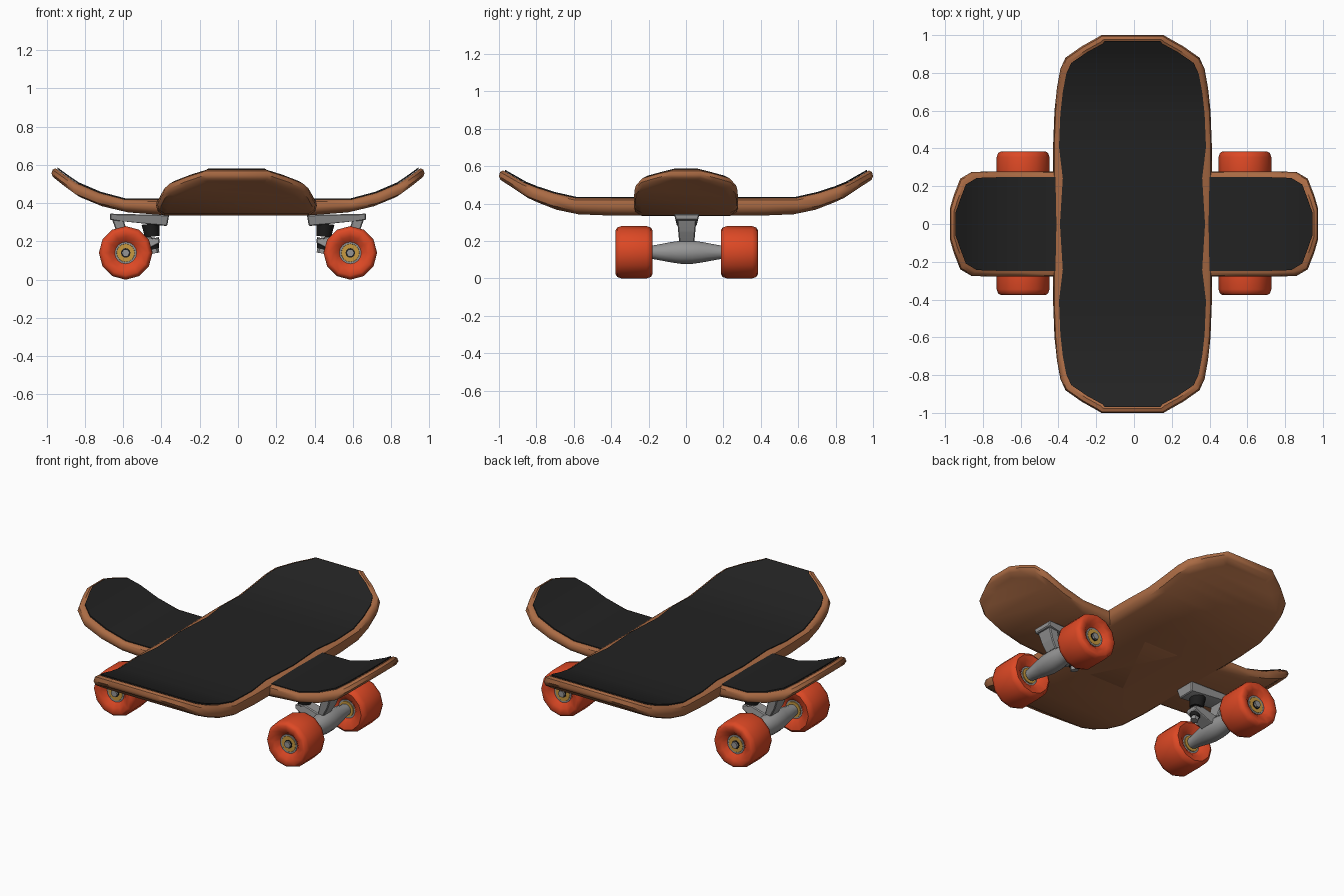
import bpy, bmesh, math
from mathutils import Vector, Matrix

if "Cube" in bpy.data.objects:
    bpy.data.objects.remove(bpy.data.objects["Cube"])


def material(name, rgb):
    m = bpy.data.materials.new(name)
    m.diffuse_color = (*rgb, 1)
    m.use_nodes = True
    m.node_tree.nodes["Principled BSDF"].inputs["Base Color"].default_value = m.diffuse_color
    return m


WOOD = material("brown wood", (0.40, 0.145, 0.057))
GRIP = material("black grip", (0.016, 0.016, 0.016))
RED = material("red orange rubber", (0.72, 0.065, 0.018))
METAL = material("grey metal", (0.30, 0.30, 0.30))
GOLD = material("gold bearing", (0.58, 0.32, 0.05))
DARK = material("dark rubber", (0.012, 0.012, 0.012))


def make(name, bm, mat, matrix=Matrix(), angle=42):
    bmesh.ops.recalc_face_normals(bm, faces=bm.faces)
    me = bpy.data.meshes.new(name)
    bm.to_mesh(me)
    bm.free()
    me.materials.append(mat)
    me.transform(matrix)
    if matrix.determinant() < 0:
        me.flip_normals()
    ob = bpy.data.objects.new(name, me)
    bpy.context.collection.objects.link(ob)
    bpy.ops.object.select_all(action='DESELECT')
    ob.select_set(True)
    bpy.context.view_layer.objects.active = ob
    bpy.ops.object.shade_smooth_by_angle(angle=math.radians(angle))
    return ob


def interp(table, x):
    for (a, u), (b, v) in zip(table, table[1:]):
        if x <= b:
            return u + (v - u) * (x - a) / (b - a)
    return table[-1][1]


def slab(name, mat, stations, top, bottom, layers, matrix, pinch=0.0):
    """Curved board: layers are (inset, height fraction, extra height)."""
    bm = bmesh.new()
    length = stations[-1][0]
    full = [(-y, w) for y, w in reversed(stations) if y > 0] + stations
    rings = []
    for inset, frac, lift in layers:
        left, right = [], []
        for y, w in full:
            s = abs(y)
            zt, zb = interp(top, s), interp(bottom, s)
            z = zb + (zt - zb) * frac + lift
            half = w - inset * (0.6 if s == length else 1)
            if 0.2 < s < 0.3:
                half -= pinch
            yy = y * (length - inset) / length
            left.append(bm.verts.new((-half, yy, z)))
            right.append(bm.verts.new((half, yy, z)))
        rings.append((left, right))
    # top and bottom skins in strips
    for left, right in (rings[0], rings[-1]):
        for i in range(len(full) - 1):
            bm.faces.new((left[i], right[i], right[i + 1], left[i + 1]))
    # rounded edge between the layers
    for (l0, r0), (l1, r1) in zip(rings, rings[1:]):
        a, b = r0 + l0[::-1], r1 + l1[::-1]
        for i in range(len(a)):
            j = (i + 1) % len(a)
            bm.faces.new((a[i], a[j], b[j], b[i]))
    return make(name, bm, mat, matrix)


def lathe(name, mat, profile, sides, matrix, angle=42):
    """Revolve (radius, y) points about the y axis."""
    bm = bmesh.new()
    vs = [bm.verts.new((r, y, 0)) for r, y in profile]
    es = [bm.edges.new(p) for p in zip(vs, vs[1:])]
    bmesh.ops.spin(bm, geom=vs + es, axis=(0, 1, 0), cent=(0, 0, 0),
                   angle=math.tau, steps=sides)
    bmesh.ops.remove_doubles(bm, verts=bm.verts, dist=1e-5)
    return make(name, bm, mat, matrix, angle)


def rod(name, mat, a, b, r0, r1, sides, matrix):
    """Tapered cylinder from a to b."""
    a, b = Vector(a), Vector(b)
    bm = bmesh.new()
    place = Matrix.Translation((a + b) / 2) @ (b - a).to_track_quat('Z', 'Y').to_matrix().to_4x4()
    bmesh.ops.create_cone(bm, cap_ends=True, segments=sides, radius1=r0, radius2=r1,
                          depth=(b - a).length, matrix=place)
    return make(name, bm, mat, matrix)


def plate(name, mat, outline, half0, half1, matrix):
    """Extrude an xz outline along y; width goes from half0 (low) to half1 (high)."""
    zs = [z for _, z in outline]
    lo, hi = min(zs), max(zs)
    bm = bmesh.new()
    sides = []
    for s in (-1, 1):
        sides.append([bm.verts.new((x, s * (half0 + (half1 - half0) * (z - lo) / (hi - lo)), z))
                      for x, z in outline])
        bm.faces.new(sides[-1])
    for i in range(len(outline)):
        j = (i + 1) % len(outline)
        bm.faces.new((sides[0][i], sides[0][j], sides[1][j], sides[1][i]))
    bmesh.ops.bevel(bm, geom=bm.edges[:], offset=0.005, segments=1, affect='EDGES')
    return make(name, bm, mat, matrix, 25)


# Two crossed decks with grip sheets
EDGE = [(0.022, 1, 0), (0.006, 0.88, 0), (0, 0.55, 0), (0.008, 0.25, 0), (0.04, 0, 0)]
SHEET = [(0.031, 1, 0.005), (0.031, 1, -0.004)]

wide = [(0, 0.415), (0.25, 0.42), (0.42, 0.42), (0.6, 0.413), (0.72, 0.40), (0.82, 0.382),
        (0.88, 0.355), (0.94, 0.27), (0.985, 0.19), (1.0, 0.165)]
wide_top = [(0, 0.43), (0.6, 0.43), (0.7, 0.45), (0.86, 0.50), (1.0, 0.577)]
wide_bottom = [(0, 0.335), (0.45, 0.336), (0.64, 0.345), (0.76, 0.378), (0.88, 0.43), (1.0, 0.51)]
shift = Matrix.Translation((-0.008, 0, 0))
slab("wide_deck", WOOD, wide, wide_top, wide_bottom, EDGE, shift)
slab("wide_grip", GRIP, wide, wide_top, wide_bottom, SHEET, shift, 0.02)

narrow = [(0, 0.277), (0.4, 0.279), (0.6, 0.279), (0.74, 0.279), (0.86, 0.275),
          (0.92, 0.24), (0.955, 0.15), (0.975, 0.08)]
narrow_top = [(0, 0.418), (0.62, 0.418), (0.75, 0.457), (0.87, 0.508), (0.975, 0.582)]
narrow_bottom = [(0, 0.335), (0.45, 0.337), (0.68, 0.36), (0.87, 0.435), (0.975, 0.522)]
turn = Matrix.Rotation(math.radians(90), 4, 'Z')
slab("narrow_deck", WOOD, narrow, narrow_top, narrow_bottom, EDGE, turn)
slab("narrow_grip", GRIP, narrow, narrow_top, narrow_bottom, SHEET, turn)

# Trucks and wheels, mirrored to both ends
AX, AZ = 0.587, 0.14
for sx, side in ((1, "right"), (-1, "left")):
    M = Matrix.Translation((0, 0.004, 0)) @ Matrix.Diagonal((sx, 1, 1, 1))
    axle = M @ Matrix.Translation((AX, 0, AZ))

    plate(side + "_base_plate", METAL,
          [(0.36, 0.338), (0.67, 0.345), (0.67, 0.312), (0.60, 0.305), (0.37, 0.28)],
          0.052, 0.068, M)
    plate(side + "_pivot_leg", METAL,
          [(0.60, 0.32), (0.66, 0.32), (0.635, 0.25), (0.60, 0.19), (0.565, 0.20)],
          0.04, 0.052, M)
    plate(side + "_hanger_arm", METAL,
          [(0.60, 0.19), (0.47, 0.225), (0.41, 0.215), (0.41, 0.19), (0.50, 0.15), (0.59, 0.11)],
          0.05, 0.035, M)
    lathe(side + "_hanger", METAL,
          [(0, -0.2), (0.035, -0.2), (0.038, -0.17), (0.055, -0.08), (0.062, -0.03),
           (0.062, 0.03), (0.055, 0.08), (0.038, 0.17), (0.035, 0.2), (0, 0.2)], 12, axle)
    rod(side + "_axle_rod", METAL, (AX, -0.366, AZ), (AX, 0.366, AZ), 0.014, 0.014, 8, M)
    rod(side + "_upper_bushing", DARK, (0.457, 0, 0.292), (0.449, 0, 0.225), 0.047, 0.038, 12, M)
    rod(side + "_lower_bushing", DARK, (0.449, 0, 0.215), (0.438, 0, 0.16), 0.038, 0.026, 12, M)
    rod(side + "_kingpin_nut", METAL, (0.440, 0, 0.17), (0.434, 0, 0.138), 0.024, 0.024, 6, M)

    for sy, end in ((1, "back"), (-1, "front")):
        W = axle @ Matrix.Diagonal((1, sy, 1, 1))
        tag = side + "_" + end
        lathe(tag + "_wheel", RED,
              [(0.054, 0.215), (0.085, 0.19), (0.118, 0.183), (0.132, 0.192), (0.14, 0.215),
               (0.14, 0.35), (0.132, 0.372), (0.118, 0.38), (0.085, 0.374), (0.054, 0.345),
               (0.054, 0.215)], 12, W)
        lathe(tag + "_bearing_ring", METAL,
              [(0, 0.212), (0.057, 0.212), (0.057, 0.352), (0.048, 0.352), (0.044, 0.344), (0, 0.344)],
              16, W)
        lathe(tag + "_bearing", GOLD,
              [(0, 0.206), (0.047, 0.206), (0.047, 0.353), (0.024, 0.353), (0, 0.353)], 16, W)
        lathe(tag + "_spacer", DARK, [(0, 0.34), (0.025, 0.34), (0.025, 0.356), (0, 0.356)], 12, W)
        lathe(tag + "_axle_nut", METAL, [(0, 0.35), (0.021, 0.35), (0.021, 0.368), (0, 0.368)],
              6, W, 25)
